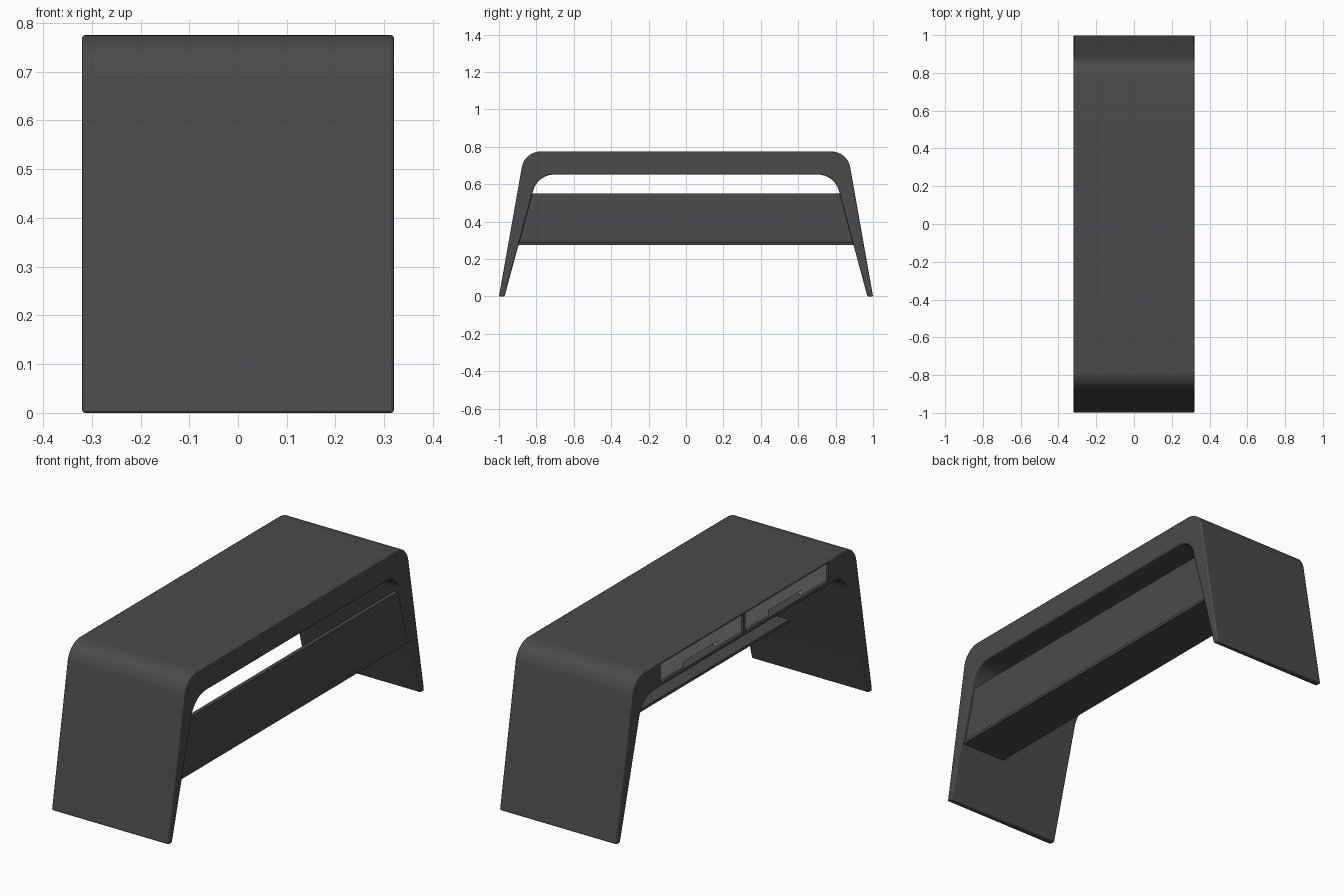
import bpy, bmesh
from math import tan
from mathutils import Vector

if "Cube" in bpy.data.objects:
    bpy.data.objects.remove(bpy.data.objects["Cube"])


def material(name, value):
    mat = bpy.data.materials.new(name)
    mat.diffuse_color = (value, value, value, 1)
    mat.use_nodes = True
    mat.node_tree.nodes["Principled BSDF"].inputs["Base Color"].default_value = mat.diffuse_color
    return mat


dark = material("dark_lacquer", 0.07)
light = material("drawer_grey", 0.35)


def fillet(prev, corner, nxt, t, n=12):
    """Arc points rounding a corner, starting t away from it."""
    p, c, q = Vector(prev), Vector(corner), Vector(nxt)
    a, b = (p - c).normalized(), (q - c).normalized()
    half = a.angle(b) / 2
    centre = c + (a + b).normalized() * t * (1 + tan(half) ** 2) ** 0.5
    start, end = c + a * t - centre, c + b * t - centre
    radius = start.length
    start.normalize()
    end.normalize()
    return [tuple(centre + start.slerp(end, i / n) * radius) for i in range(n + 1)]


def extrude(name, profile, x0, x1, mat, bevel=0.0):
    """Extrude a (y, z) profile along x."""
    bm = bmesh.new()
    face = bm.faces.new([bm.verts.new((x0, y, z)) for y, z in profile])
    moved = bmesh.ops.extrude_face_region(bm, geom=[face])["geom"]
    verts = [v for v in moved if isinstance(v, bmesh.types.BMVert)]
    bmesh.ops.translate(bm, verts=verts, vec=(x1 - x0, 0, 0))
    bmesh.ops.recalc_face_normals(bm, faces=bm.faces)
    mesh = bpy.data.meshes.new(name)
    bm.to_mesh(mesh)
    bm.free()
    mesh.materials.append(mat)
    ob = bpy.data.objects.new(name, mesh)
    bpy.context.collection.objects.link(ob)
    if bevel:
        mod = ob.modifiers.new("edge_bevel", "BEVEL")
        mod.width, mod.segments, mod.angle_limit = bevel, 2, 0.7
    return ob


def inner_y(z):
    """Inner face of the leg, with a small overlap into it."""
    return 0.975 - 0.27 * z


def between_legs(z0, z1):
    return [(-inner_y(z0), z0), (inner_y(z0), z0), (inner_y(z1), z1), (-inner_y(z1), z1)]


# Bent shell: top and both legs in one profile
outer = [(1.0, 0)] + fillet((1.0, 0), (0.863, 0.775), (0, 0.775), 0.085)
inner = [(0.97, 0)] + fillet((0.97, 0), (0.794, 0.652), (0, 0.652), 0.09)
half = outer[::-1] + inner
shell = extrude("desk_shell", half + [(-y, z) for y, z in reversed(half)], -0.32, 0.32, dark, 0.006)

# Drawers in the edge of the top, each with a finger notch
Z0, Z1 = 0.67, 0.762
for side, label in ((1, "left"), (-1, "right")):
    box = [(0.006, Z0), (0.657, Z0), (0.657, Z1), (0.006, Z1)]
    cutter = extrude(label + "_drawer_cutter", [(side * y, z) for y, z in box], -0.4, -0.25, dark)
    cutter.hide_render = True
    cutter.hide_set(True)
    cut = shell.modifiers.new(label + "_opening", "BOOLEAN")
    cut.operation, cut.object, cut.solver = "DIFFERENCE", cutter, "EXACT"
    a, b, g = Z0 + 0.003, Z1 - 0.003, 0.025
    front = [(0.009, a), (0.2, a), (0.2, a + g), (0.465, a + g),
             (0.465, a), (0.654, a), (0.654, b), (0.009, b)]
    extrude(label + "_drawer_front", [(side * y, z) for y, z in front], -0.31, -0.29, light)

# Back panel and the low shelf it stands on
extrude("back_panel", between_legs(0.288, 0.55), 0.28, 0.30, dark)
extrude("low_shelf", between_legs(0.275, 0.29), 0.06, 0.308, dark, 0.002)

# Smooth the rounded shell
bpy.context.view_layer.objects.active = shell
bpy.ops.object.select_all(action="DESELECT")
shell.select_set(True)
bpy.ops.object.shade_smooth_by_angle(angle=0.6)
